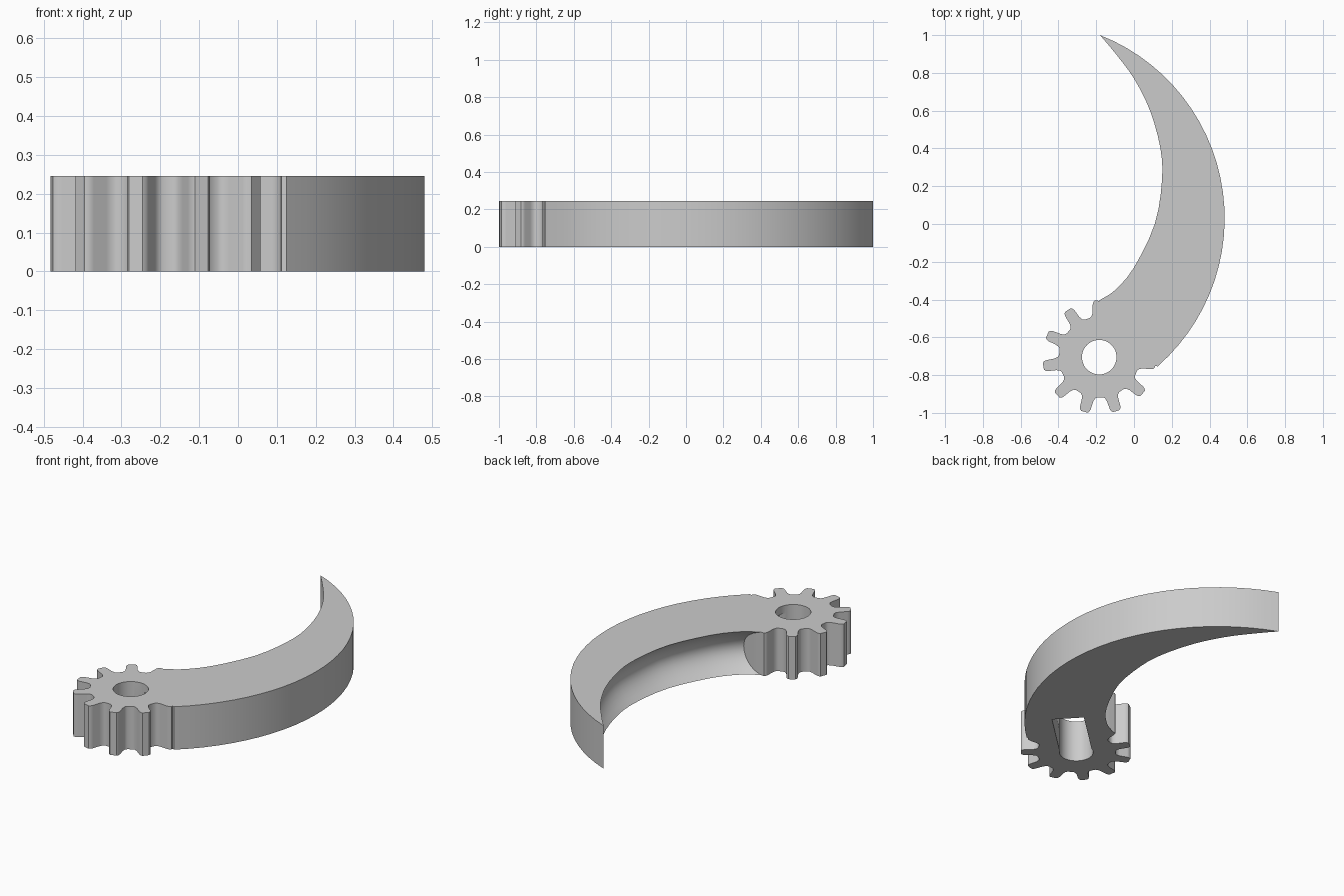
import bpy, bmesh, math
from mathutils import Vector

if "Cube" in bpy.data.objects:
    bpy.data.objects.remove(bpy.data.objects["Cube"])

HEIGHT = 0.245
HUB = Vector((-0.184, -0.705))
TEETH = 11

grey = bpy.data.materials.new("plain_grey")
grey.use_nodes = True
grey.diffuse_color = (0.6, 0.6, 0.6, 1)
grey.node_tree.nodes["Principled BSDF"].inputs["Base Color"].default_value = (0.6, 0.6, 0.6, 1)


def finish(name, bm):
    bmesh.ops.remove_doubles(bm, verts=bm.verts, dist=1e-5)
    bmesh.ops.recalc_face_normals(bm, faces=bm.faces)
    mesh = bpy.data.meshes.new(name)
    bm.to_mesh(mesh)
    bm.free()
    mesh.materials.append(grey)
    obj = bpy.data.objects.new(name, mesh)
    bpy.context.collection.objects.link(obj)
    return obj


def prism(name, outline, low, high):
    bm = bmesh.new()
    face = bm.faces.new([bm.verts.new((p[0], p[1], low)) for p in outline])
    new = bmesh.ops.extrude_face_region(bm, geom=[face])["geom"]
    bmesh.ops.translate(bm, vec=(0, 0, high - low),
                        verts=[v for v in new if isinstance(v, bmesh.types.BMVert)])
    return finish(name, bm)


def polar(centre, radius, degrees):
    a = math.radians(degrees)
    return centre + radius * Vector((math.cos(a), math.sin(a)))


def spline(points, u):
    # Catmull-Rom curve through the points, u from 0 to 1
    pts = [Vector(p) for p in points]
    pts = [2 * pts[0] - pts[1]] + pts + [2 * pts[-1] - pts[-2]]
    x = u * (len(points) - 1)
    i = min(int(x), len(points) - 2)
    t = x - i
    a, b, c, d = pts[i:i + 4]
    return 0.5 * (2 * b + (c - a) * t + (2 * a - 5 * b + 4 * c - d) * t ** 2
                  + (3 * b - a - 3 * c + d) * t ** 3)


# Gear: one rounded tooth profile repeated, solid where the blade joins
half_tooth = [(-12.5, .213), (-9.5, .22), (-7.5, .238), (-6, .28), (-5, .293), (-3.4, .3)]
tooth = half_tooth + [(-a, r) for a, r in reversed(half_tooth)]
FIRST, PITCH = 91.1, 360 / TEETH
outline = [polar(HUB, r, FIRST + k * PITCH + a) for k in range(9) for a, r in tooth
           if not (k == 0 and a < 0) and not (k == 8 and a > 0)]
outline += [polar(HUB, .3, FIRST + 8 * PITCH + 6 * k) for k in range(1, 16)]
gear = prism("gear_and_blade", outline, 0, HEIGHT)

# Crescent blade: loft of sections with a scooped inner wall
inner_edge = [(-.18, 1), (-.1, .905), (0, .77), (.085, .6), (.14, .4), (.148, .23),
              (.11, 0), (0, -.23), (-.1, -.35), (-.182, -.403)]
arc_centre = Vector((-0.563, 0.03))
STEPS, ROWS = 27, 12
sections = []
for k in range(STEPS + 1):
    u = k / STEPS
    inside = spline(inner_edge, u)
    outside = polar(arc_centre, 1.043, 68.45 - 117.2 * u) if k else inside.copy()
    sections.append((inside, outside, min(0.09, 0.3 * (outside - inside).length)))
sections.append((Vector((-.17, -.55)), Vector((.01, -.72)), 0))  # root buried in the gear

bm = bmesh.new()
rings = []
for inside, outside, depth in sections:
    inward = (outside - inside).normalized()
    ring = []
    for j in range(ROWS + 1):
        s = 2 * j / ROWS - 1
        p = inside + inward * depth * (1 - s * s)
        ring.append(bm.verts.new((p.x, p.y, HEIGHT * j / ROWS)))
    for j in range(ROWS, -1, -1):
        ring.append(bm.verts.new((outside.x, outside.y, HEIGHT * j / ROWS)))
    rings.append(ring)
for a, b in zip(rings, rings[1:]):
    for j in range(len(a)):
        n = (j + 1) % len(a)
        bm.faces.new((a[j], a[n], b[n], b[j]))
bm.faces.new(rings[-1])
blade = finish("blade_helper", bm)

# Cutters: shaft hole, and a channel running from it under the blade root
hole = prism("hole_cutter", [polar(HUB, 0.0915, k * 7.5) for k in range(48)], -0.1, HEIGHT + 0.1)
bm = bmesh.new()
along = Vector((*polar(Vector((0, 0)), 1, 43), 0))
side = Vector((-along.y, along.x, 0))
profile = [(-.087, -.1), (-.087, .2), (.045, .2), (.087, 0), (.087, -.1)]
ends = [[bm.verts.new(HUB.to_3d() + along * d + side * s + Vector((0, 0, z))) for s, z in profile]
        for d in (0, 0.37)]
for j in range(len(profile)):
    n = (j + 1) % len(profile)
    bm.faces.new((ends[0][j], ends[0][n], ends[1][n], ends[1][j]))
for end in ends:
    bm.faces.new(end)
channel = finish("channel_cutter", bm)

# Merge the blade, then cut the hole and channel
for helper, operation in ((blade, "UNION"), (hole, "DIFFERENCE"), (channel, "DIFFERENCE")):
    mod = gear.modifiers.new(helper.name, "BOOLEAN")
    mod.operation = operation
    mod.solver = "EXACT"
    mod.object = helper
    helper.hide_render = True
bpy.context.view_layer.objects.active = gear
gear.select_set(True)
for mod in list(gear.modifiers):
    bpy.ops.object.modifier_apply(modifier=mod.name)
for helper in (blade, hole, channel):
    bpy.data.objects.remove(helper)
bpy.ops.object.shade_smooth_by_angle(angle=math.radians(42))
